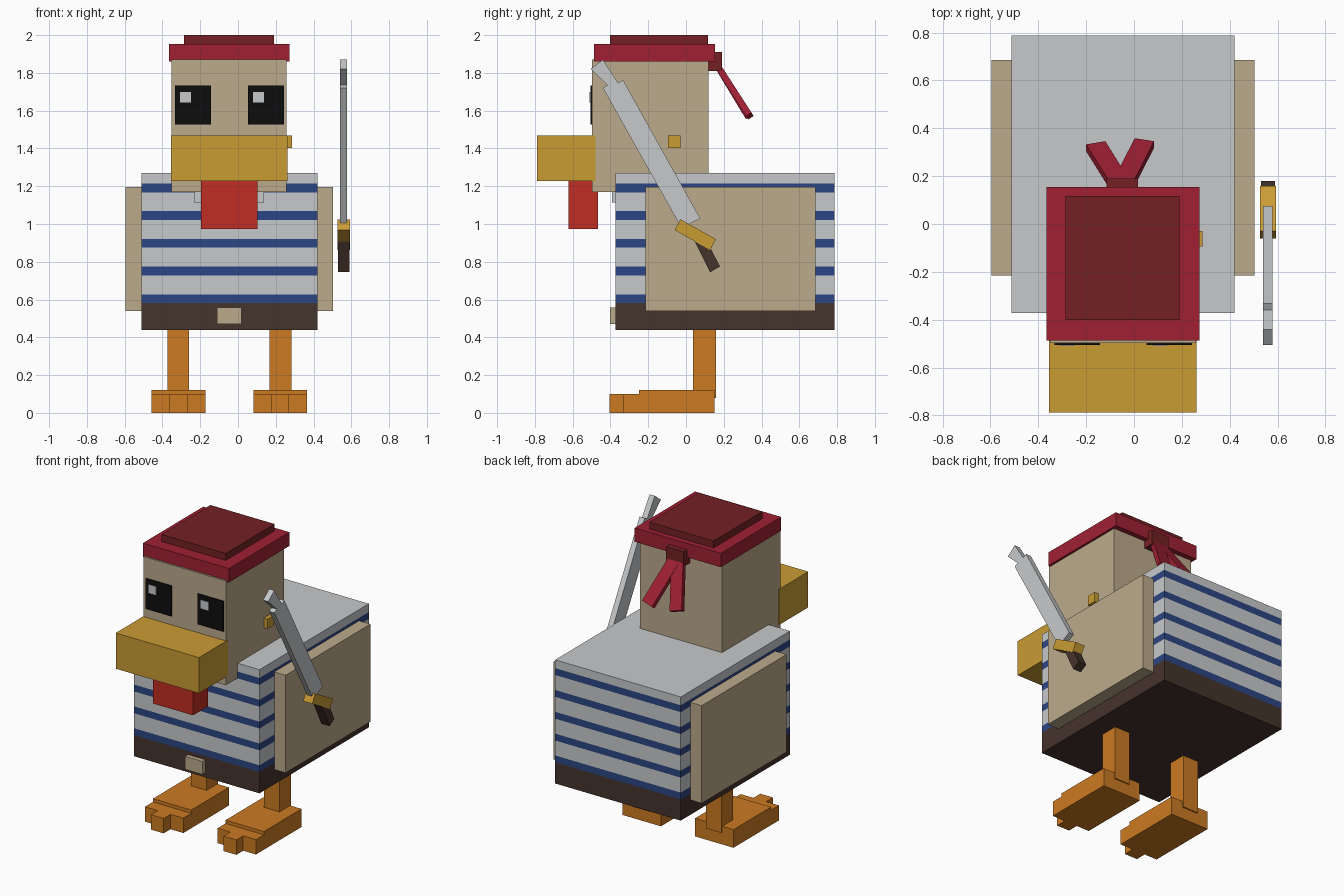
import bpy, bmesh
from mathutils import Vector

if "Cube" in bpy.data.objects:
    bpy.data.objects.remove(bpy.data.objects["Cube"])


def srgb(r, g, b):
    lin = lambda c: c / 12.92 if c <= 0.04045 else ((c + 0.055) / 1.055) ** 2.4
    return tuple(lin(c / 255) for c in (r, g, b)) + (1.0,)


MATS = {}
for name, rgb in {
    "tan": (188, 170, 140), "pale_grey": (199, 201, 203), "navy": (44, 70, 132),
    "dark_brown": (69, 51, 44), "orange": (203, 122, 34), "gold": (202, 156, 52),
    "crimson": (160, 32, 52), "maroon": (116, 32, 35), "red": (192, 45, 36),
    "black": (13, 13, 14),
}.items():
    MATS[name] = bpy.data.materials.new(name)
    MATS[name].diffuse_color = srgb(*rgb)


def finish(name, bm, *mats):
    bmesh.ops.recalc_face_normals(bm, faces=bm.faces)
    mesh = bpy.data.meshes.new(name)
    bm.to_mesh(mesh)
    bm.free()
    for m in mats:
        mesh.materials.append(MATS[m])
    obj = bpy.data.objects.new(name, mesh)
    bpy.context.collection.objects.link(obj)
    return obj


def cube(x, y, z):
    """Box bmesh from (min, max) pairs."""
    bm = bmesh.new()
    bmesh.ops.create_cube(bm, size=1)
    for v in bm.verts:
        v.co = [(lo + hi) / 2 + c * (hi - lo) for c, (lo, hi) in zip(v.co, (x, y, z))]
    return bm


def box(name, mat, x, y, z):
    return finish(name, cube(x, y, z), mat)


def prism(name, mat, pts, lo, hi, axis):
    """Extrude a 2D outline along x (outline in y, z) or z (outline in x, y)."""
    bm = bmesh.new()
    place = (lambda p, t: (t, p[0], p[1])) if axis == "x" else (lambda p, t: (p[0], p[1], t))
    a = [bm.verts.new(place(p, lo)) for p in pts]
    b = [bm.verts.new(place(p, hi)) for p in pts]
    bm.faces.new(a)
    bm.faces.new(b)
    for i in range(len(pts)):
        j = (i + 1) % len(pts)
        bm.faces.new((a[i], a[j], b[j], b[i]))
    return finish(name, bm, mat)


CX = -0.046  # symmetry plane of the bird

# Body: trousers at the bottom, striped shirt above
bm = cube((-0.512, 0.42), (-0.372, 0.787), (0.44, 1.27))
stripes = [(0.582 + 0.1465 * i, 0.628 + 0.1465 * i) for i in range(5)]
for z in [z for s in stripes for z in s]:
    bmesh.ops.bisect_plane(bm, geom=bm.verts[:] + bm.edges[:] + bm.faces[:],
                           plane_co=(0, 0, z), plane_no=(0, 0, 1))
for f in bm.faces:
    z = f.calc_center_median().z
    if z < stripes[0][0]:
        f.material_index = 2
    elif any(lo < z < hi for lo, hi in stripes):
        f.material_index = 1
finish("body", bm, "pale_grey", "navy", "dark_brown")

box("collar", "pale_grey", (-0.23, 0.138), (-0.392, -0.3), (1.115, 1.2))
box("belt_buckle", "tan", (-0.111, 0.019), (-0.402, -0.36), (0.47, 0.558))

# Head, beak and tongue
box("head", "tan", (-0.352, 0.258), (-0.498, 0.12), (1.17, 1.87))
box("beak", "gold", (-0.356, 0.262), (-0.788, -0.48), (1.228, 1.468))
box("tongue", "red", (-0.196, 0.102), (-0.622, -0.465), (0.974, 1.24))
box("earring", "gold", (0.25, 0.287), (-0.095, -0.03), (1.402, 1.468))

# Eyes with pale glints
for side, ex, gx in (("left", -0.333, -0.308), ("right", 0.053, 0.08)):
    box(side + "_eye", "black", (ex, ex + 0.19), (-0.506, -0.497), (1.528, 1.732))
    box(side + "_eye_glint", "pale_grey", (gx, gx + 0.058), (-0.51, -0.505), (1.643, 1.7))

# Bandana with knot and two hanging tails
box("bandana_band", "crimson", (-0.366, 0.273), (-0.486, 0.154), (1.86, 1.953))
box("bandana_top", "maroon", (-0.286, 0.19), (-0.402, 0.116), (1.95, 2.0))
box("bandana_knot", "maroon", (-0.115, 0.016), (0.12, 0.19), (1.81, 1.91))
for side, sx, end in (("left", -0.06, (-0.16, 0.325, 1.575)),
                      ("right", -0.045, (0.043, 0.338, 1.572))):
    start, end = Vector((sx, 0.165, 1.84)), Vector(end)
    d = (end - start).normalized()
    wide = Vector((1, 0, 0))
    wide = (wide - d * wide.dot(d)).normalized()
    thick = d.cross(wide)
    bm = cube((-0.042, 0.042), (-0.017, 0.017), (0, (end - start).length))
    for v in bm.verts:
        v.co = start + wide * v.co.x + thick * v.co.y + d * v.co.z
    finish(side + "_bandana_tail", bm, "crimson")

# Wings, legs and three-toed feet
for side, s in (("left", -1), ("right", 1)):
    def span(a, b):
        return tuple(sorted((CX + s * a, CX + s * b)))
    box(side + "_wing", "tan", span(0.46, 0.55), (-0.215, 0.685), (0.54, 1.195))
    box(side + "_leg", "orange", span(0.213, 0.328), (0.038, 0.158), (0.08, 0.46))
    box(side + "_foot", "orange", span(0.127, 0.412), (-0.248, 0.15), (0, 0.122))
    (o0, o1), (m0, m1) = span(0.127, 0.412), span(0.222, 0.317)
    prism(side + "_toes", "orange",
          [(o0, -0.24), (o0, -0.332), (m0, -0.332), (m0, -0.405),
           (m1, -0.405), (m1, -0.332), (o1, -0.332), (o1, -0.24)], 0, 0.1, "z")

# Sword: notched blade, guard and grip
prism("sword_blade", "pale_grey",
      [(-0.025, 0.98), (0.075, 1.03), (-0.333, 1.762), (-0.36, 1.747), (-0.44, 1.87),
       (-0.505, 1.82), (-0.415, 1.735), (-0.44, 1.72)], 0.54, 0.578, "x")
prism("sword_guard", "gold",
      [(-0.03, 1.025), (0.158, 0.92), (0.128, 0.862), (-0.06, 0.968)], 0.526, 0.594, "x")
prism("sword_grip", "dark_brown",
      [(0.04, 0.92), (0.1, 0.93), (0.18, 0.775), (0.128, 0.745)], 0.53, 0.59, "x")

for m in bpy.data.materials:
    if m.users and not m.is_grease_pencil:
        m.use_nodes = True
        m.node_tree.nodes["Principled BSDF"].inputs["Base Color"].default_value = m.diffuse_color
